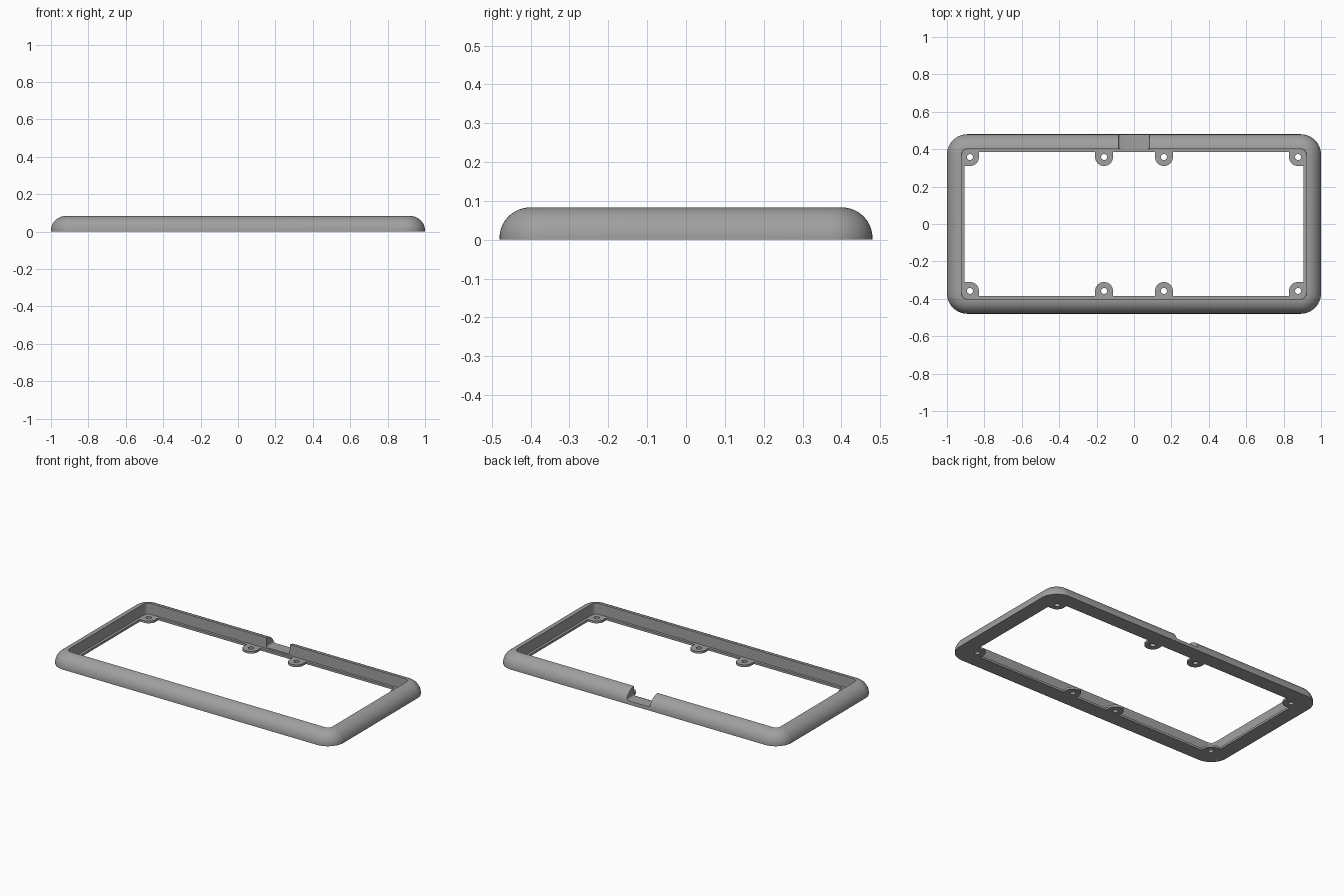
import bpy, bmesh, math

if "Cube" in bpy.data.objects:
    bpy.data.objects.remove(bpy.data.objects["Cube"])

HX, HY, R = 1.0, 0.48, 0.11      # half sizes and plan corner radius
H, LIP = 0.083, 0.014            # frame height, lip thickness
TAB_R, HOLE_R = 0.048, 0.016

grey = bpy.data.materials.new("grey plastic")
grey.diffuse_color = (0.35, 0.35, 0.35, 1)
grey.use_nodes = True
grey.node_tree.nodes["Principled BSDF"].inputs["Base Color"].default_value = grey.diffuse_color


def finish(name, bm, smooth=True):
    bmesh.ops.recalc_face_normals(bm, faces=bm.faces)
    me = bpy.data.meshes.new(name)
    bm.to_mesh(me)
    bm.free()
    ob = bpy.data.objects.new(name, me)
    bpy.context.collection.objects.link(ob)
    me.materials.append(grey)
    bpy.ops.object.select_all(action='DESELECT')
    bpy.context.view_layer.objects.active = ob
    ob.select_set(True)
    if smooth:
        bpy.ops.object.shade_smooth_by_angle(angle=math.radians(30))
    return ob


def loft(bm, rings):
    """Join closed rings into a closed tube."""
    vs = [[bm.verts.new(p) for p in ring] for ring in rings]
    n = len(vs[0])
    for a, b in zip(vs, vs[1:] + vs[:1]):
        for i in range(n):
            j = (i + 1) % n
            bm.faces.new((a[i], a[j], b[j], b[i]))


def rounded_rect(inset, z, seg=12):
    pts, r = [], R - inset
    for q, (sx, sy) in enumerate([(1, 1), (-1, 1), (-1, -1), (1, -1)]):
        for i in range(seg + 1):
            a = (q + i / seg) * math.pi / 2
            pts.append((sx * (HX - R) + r * math.cos(a),
                        sy * (HY - R) + r * math.sin(a), z))
    return pts


# Frame: quarter-round outside, upright inner wall, thin lip at the foot
profile = [(0, 0)]
for i in range(13):
    a = i / 12 * math.pi / 2
    profile.append((0.078 * (1 - math.cos(a)), 0.005 + (H - 0.005) * math.sin(a)))
profile += [(0.079, LIP), (0.095, LIP), (0.095, 0)]
bm = bmesh.new()
loft(bm, [rounded_rect(d, z) for d, z in profile])
frame = finish("frame", bm, smooth=False)

# Notch in the back rail, with eased lower corners
floor, half, ease = 0.022, 0.082, 0.01
side = [(half, 0.2)]
for i in range(5):
    a = i / 4 * math.pi / 2
    side.append((half - ease + ease * math.cos(a), floor + ease - ease * math.sin(a)))
outline = side + [(-x, z) for x, z in reversed(side)]
bm = bmesh.new()
front = [bm.verts.new((x, 0.3, z)) for x, z in outline]
back = [bm.verts.new((x, 0.6, z)) for x, z in outline]
bm.faces.new(front)
bm.faces.new(back[::-1])
for i in range(len(outline)):
    j = (i + 1) % len(outline)
    bm.faces.new((front[i], front[j], back[j], back[i]))
cutter = finish("notch_cutter", bm, smooth=False)
cutter.hide_render = True
cutter.hide_viewport = True

cut = frame.modifiers.new("notch", 'BOOLEAN')
cut.object = cutter
cut.operation = 'DIFFERENCE'
cut.solver = 'EXACT'
bpy.ops.object.select_all(action='DESELECT')
bpy.context.view_layer.objects.active = frame
frame.select_set(True)
bpy.ops.object.modifier_apply(modifier="notch")
bpy.ops.object.shade_smooth_by_angle(angle=math.radians(30))
bpy.data.objects.remove(cutter)


# Screw tabs: round towards the opening, square where they join the lip
def screw_tab(name, cx, cy, corner):
    sx, sy = math.copysign(1, cx), math.copysign(1, cy)
    outer, hole = [], []
    n = 32
    for i in range(n):
        a = 2 * math.pi * i / n
        c, s = math.cos(a), math.sin(a)
        joined = s > 0 or (corner and c > 0)
        k = TAB_R / max(abs(c), abs(s)) if joined else TAB_R
        x, y = k * c, min(k * s, 0.04)
        if corner:
            x = min(x, 0.04)
        outer.append((cx + sx * x, cy + sy * y))
        hole.append((cx + sx * HOLE_R * c, cy + sy * HOLE_R * s))
    bm = bmesh.new()
    loft(bm, [[(x, y, z) for x, y in ring] for ring, z in
              ((outer, 0), (outer, LIP), (hole, LIP), (hole, 0))])
    finish(name, bm)


for sx, xn in ((-1, "left"), (1, "right")):
    for sy, yn in ((-1, "front"), (1, "back")):
        screw_tab(f"corner_tab_{yn}_{xn}", sx * 0.877, sy * 0.358, True)
        screw_tab(f"middle_tab_{yn}_{xn}", sx * 0.16, sy * 0.358, False)
